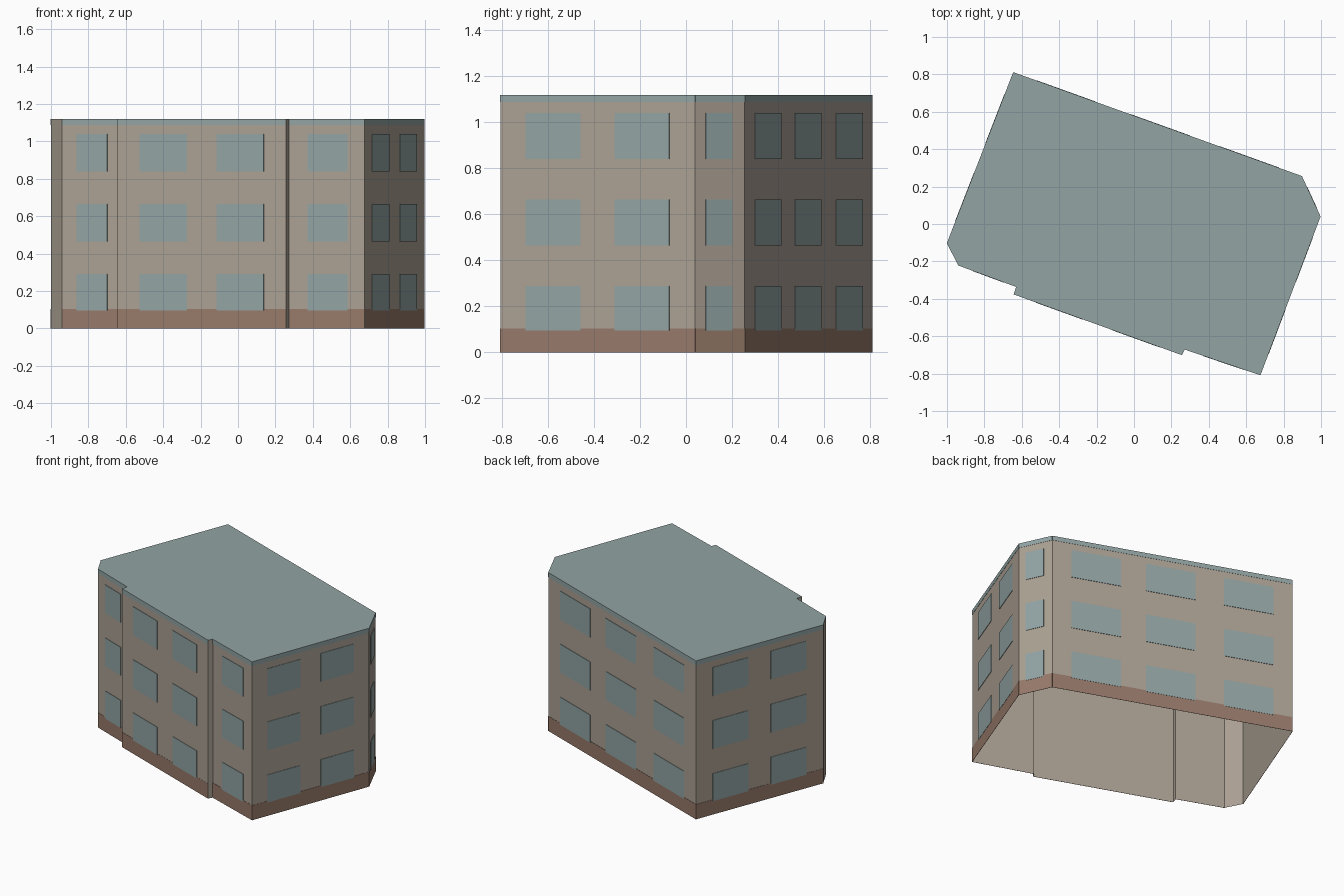
import bpy
import bmesh
from mathutils import Vector

cube = bpy.data.objects.get("Cube")
if cube:
    bpy.data.objects.remove(cube, do_unlink=True)


def make_material(name, rgb):
    mat = bpy.data.materials.new(name)
    mat.use_nodes = True
    mat.diffuse_color = (*rgb, 1)
    mat.node_tree.nodes["Principled BSDF"].inputs["Base Color"].default_value = (*rgb, 1)
    return mat


BEIGE = make_material("beige_render", (0.41, 0.355, 0.295))
BROWN = make_material("brown_plinth", (0.31, 0.195, 0.145))
BLUE = make_material("blue_grey", (0.29, 0.37, 0.37))

HEIGHT = 1.12
FLOORS = [(0.095, 0.29), (0.465, 0.665), (0.84, 1.04)]
ONE = [(0.25, 0.78)]
TWO = [(0.13, 0.412), (0.587, 0.868)]
THREE = [(0.08, 0.285), (0.39, 0.595), (0.715, 0.92)]

# Footprint corners, each with the window columns of the wall that starts there;
# None marks a plain wall without plinth or cornice
WALLS = [
    ((-0.94, -0.22), ONE),
    ((-0.63, -0.335), None),
    ((-0.643, -0.375), TWO),
    ((0.257, -0.70), None),
    ((0.272, -0.67), ONE),
    ((0.675, -0.807), TWO),
    ((0.996, 0.04), [(0.21, 0.745)]),
    ((0.897, 0.255), THREE),
    ((-0.645, 0.81), TWO),
    ((-1.0, -0.105), None),
]
CORNERS = [Vector((*p, 0)) for p, _ in WALLS]
UP = Vector((0, 0, 1))


def finish(name, bm, mat):
    mesh = bpy.data.meshes.new(name)
    bm.to_mesh(mesh)
    bm.free()
    mesh.materials.append(mat)
    obj = bpy.data.objects.new(name, mesh)
    bpy.context.collection.objects.link(obj)
    return obj


def add_plate(bm, a, b, span, z0, z1, thick):
    """Thin box on the outside of wall a-b, covering a fraction of its length."""
    d = b - a
    out = d.cross(UP).normalized() * thick
    s, e = a + d * span[0], a + d * span[1]
    rings = []
    for off in (Vector(), out):
        rings.append([bm.verts.new(p + off + UP * z)
                      for p, z in ((s, z0), (e, z0), (e, z1), (s, z1))])
    back, front = rings
    bm.faces.new(front)
    for i in range(4):
        j = (i + 1) % 4
        bm.faces.new((back[i], back[j], front[j], front[i]))


# Wall shell, open underneath
bm = bmesh.new()
low = [bm.verts.new(c) for c in CORNERS]
high = [bm.verts.new(c + UP * HEIGHT) for c in CORNERS]
for i in range(len(low)):
    j = (i + 1) % len(low)
    bm.faces.new((low[i], low[j], high[j], high[i]))
finish("walls", bm, BEIGE)

# Flat roof
bm = bmesh.new()
bm.faces.new([bm.verts.new(c + UP * HEIGHT) for c in CORNERS])
finish("roof", bm, BLUE)

# Plinth, cornice and windows on the decorated walls
plinth, cornice, windows = bmesh.new(), bmesh.new(), bmesh.new()
for i, (_, columns) in enumerate(WALLS):
    if columns is None:
        continue
    a, b = CORNERS[i], CORNERS[(i + 1) % len(CORNERS)]
    add_plate(plinth, a, b, (0, 1), 0, 0.105, 0.0015)
    add_plate(cornice, a, b, (0, 1), 1.088, HEIGHT, 0.0015)
    for span in columns:
        for z0, z1 in FLOORS:
            add_plate(windows, a, b, span, z0, z1, 0.003)
finish("plinth", plinth, BROWN)
finish("cornice", cornice, BLUE)
finish("windows", windows, BLUE)
